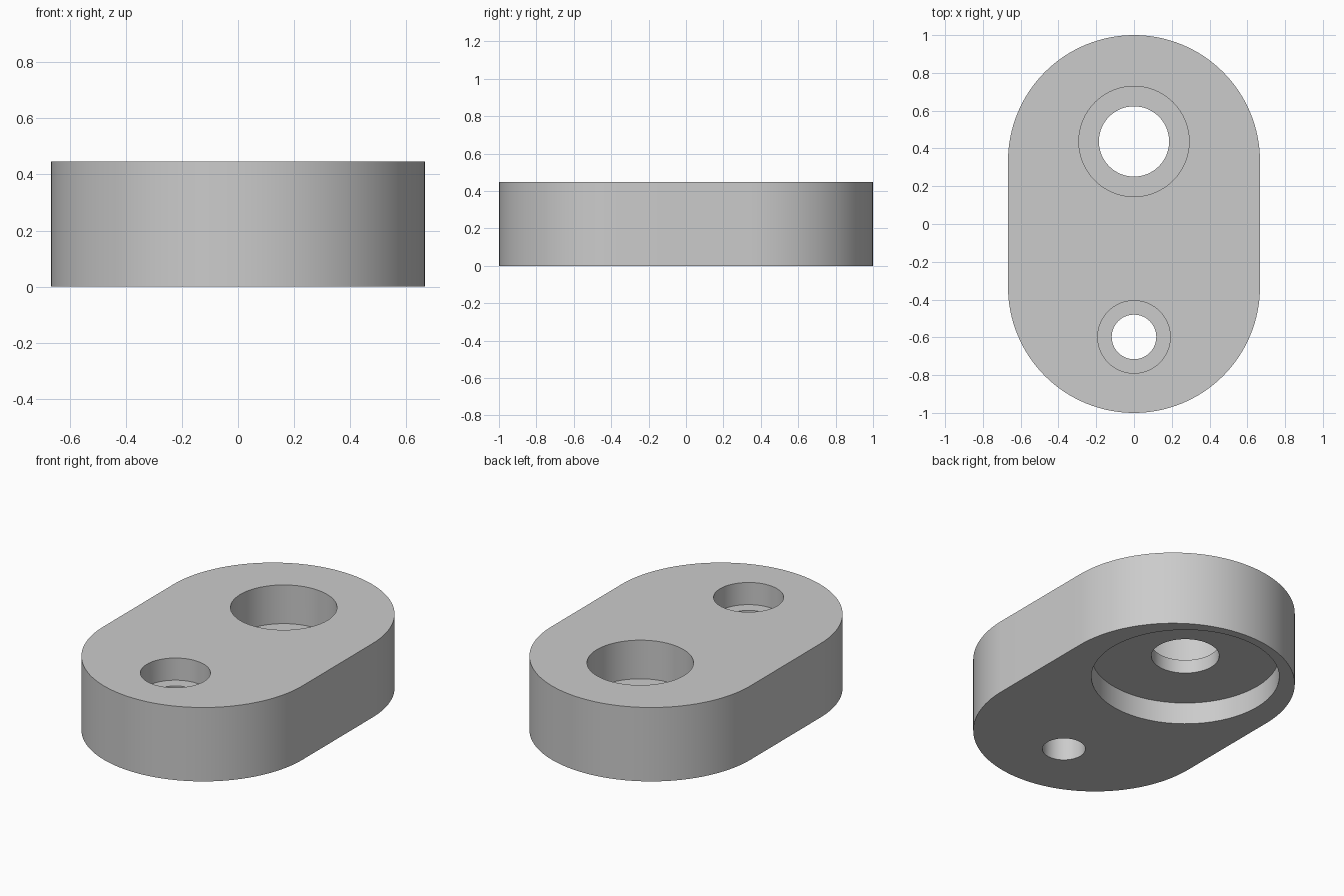
import bpy, bmesh, math

cube = bpy.data.objects.get("Cube")
if cube:
    bpy.data.objects.remove(cube, do_unlink=True)

HEIGHT = 0.447
END_RADIUS = 0.667
END_OFFSET = 1 - END_RADIUS
SEGMENTS = 64

grey = bpy.data.materials.new("plain grey")
grey.use_nodes = True
grey.diffuse_color = (0.6, 0.6, 0.6, 1)
grey.node_tree.nodes["Principled BSDF"].inputs["Base Color"].default_value = (0.6, 0.6, 0.6, 1)


def extrude_outline(name, points, bottom, top):
    """Solid prism from a flat outline."""
    bm = bmesh.new()
    face = bm.faces.new([bm.verts.new((x, y, bottom)) for x, y in points])
    result = bmesh.ops.extrude_face_region(bm, geom=[face])
    new_verts = [v for v in result["geom"] if isinstance(v, bmesh.types.BMVert)]
    bmesh.ops.translate(bm, verts=new_verts, vec=(0, 0, top - bottom))
    bmesh.ops.recalc_face_normals(bm, faces=bm.faces)
    mesh = bpy.data.meshes.new(name)
    bm.to_mesh(mesh)
    bm.free()
    mesh.materials.append(grey)
    obj = bpy.data.objects.new(name, mesh)
    bpy.context.collection.objects.link(obj)
    return obj


def arc(y, radius, start, sweep, steps):
    angles = [start + sweep * i / steps for i in range(steps + 1)]
    return [(radius * math.cos(a), y + radius * math.sin(a)) for a in angles]


# Rounded body: two half circles joined by straight sides
outline = arc(END_OFFSET, END_RADIUS, 0, math.pi, SEGMENTS)
outline += arc(-END_OFFSET, END_RADIUS, math.pi, math.pi, SEGMENTS)
body = extrude_outline("link_plate", outline, 0, HEIGHT)

# Bores: name, centre y, radius, bottom, top
BIG_Y, SMALL_Y = 0.437, -0.598
bores = [
    ("large_through_hole", BIG_Y, 0.186, -0.1, 0.6),
    ("large_top_counterbore", BIG_Y, 0.292, 0.213, 0.6),
    ("large_bottom_recess", BIG_Y, 0.515, -0.1, 0.131),
    ("small_through_hole", SMALL_Y, 0.118, -0.1, 0.6),
    ("small_top_counterbore", SMALL_Y, 0.192, 0.313, 0.6),
]
bpy.context.view_layer.objects.active = body
body.select_set(True)
for name, y, radius, bottom, top in bores:
    circle = arc(y, radius, 0, math.tau, SEGMENTS)[:-1]
    cutter = extrude_outline(name, circle, bottom, top)
    cutter.hide_render = True
    cut = body.modifiers.new(name, 'BOOLEAN')
    cut.operation = 'DIFFERENCE'
    cut.solver = 'EXACT'
    cut.object = cutter
    bpy.ops.object.modifier_apply(modifier=cut.name)
    bpy.data.objects.remove(cutter, do_unlink=True)

# Smooth round walls, crisp rims
bpy.ops.object.shade_smooth_by_angle(angle=math.radians(30))
